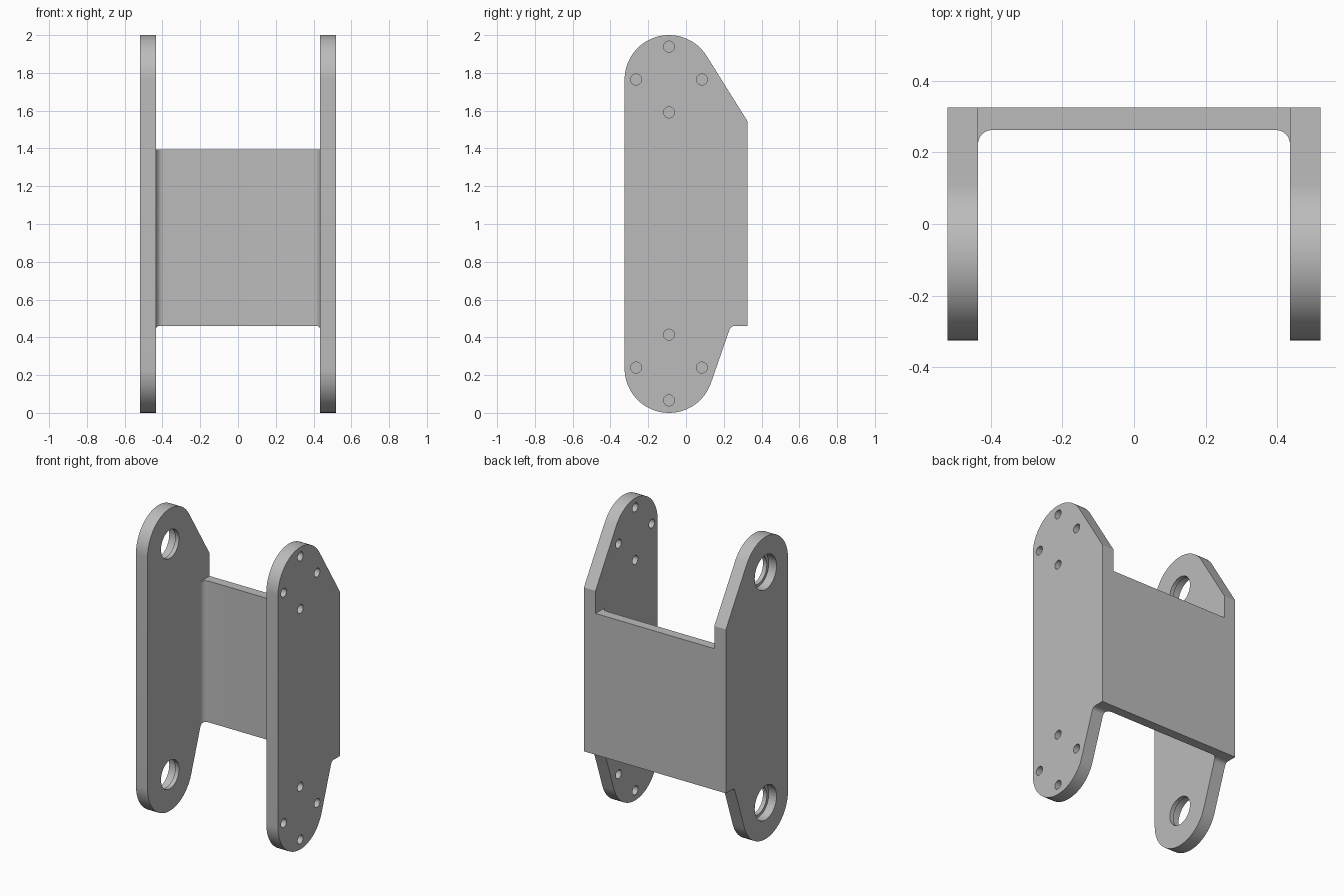
import bpy
import bmesh
from math import radians, cos, sin, atan2, acos, hypot
from mathutils import Matrix, Vector

cube = bpy.data.objects.get("Cube")
if cube:
    bpy.data.objects.remove(cube, do_unlink=True)

# Single plain metal colour
GREY = (0.5, 0.5, 0.5, 1.0)
metal = bpy.data.materials.new("Plain grey metal")
metal.use_nodes = True
metal.diffuse_color = GREY
metal.node_tree.nodes["Principled BSDF"].inputs["Base Color"].default_value = GREY

# Main dimensions
OUT, INN = 0.52, 0.435            # outer and inner faces of the side plates
BACK, WALL_FRONT = 0.325, 0.262   # back wall thickness in y
LOW, HIGH = 0.46, 1.395           # back wall height range
PIVOT_Y, R = -0.09, 0.235         # rounded plate ends
TOP_Z, BOT_Z = 2 - R, R
FILLET = 0.04


def arc(cx, cy, r, start, end, n):
    return [(cx + r * cos(start + (end - start) * i / n),
             cy + r * sin(start + (end - start) * i / n)) for i in range(n + 1)]


def tangent_angle(cz, point, side):
    """Angle on an end circle where a line through the point touches it."""
    dy, dz = point[0] - PIVOT_Y, point[1] - cz
    return atan2(dz, dy) + side * acos(R / hypot(dy, dz))


def prism(name, outline, axis, lo, hi):
    """Extrude a closed outline along x (outline in yz) or z (outline in xy)."""
    bm = bmesh.new()
    place = (lambda p: (lo, *p)) if axis == "x" else (lambda p: (*p, lo))
    face = bm.faces.new([bm.verts.new(place(p)) for p in outline])
    grown = bmesh.ops.extrude_face_region(bm, geom=[face])["geom"]
    step = Vector((hi - lo, 0, 0)) if axis == "x" else Vector((0, 0, hi - lo))
    bmesh.ops.translate(bm, vec=step,
                        verts=[g for g in grown if isinstance(g, bmesh.types.BMVert)])
    return finish(name, bm)


def drills(name, holes):
    """Cylinders along x, each given as (y, z, radius, x start, x end)."""
    bm = bmesh.new()
    for y, z, r, lo, hi in holes:
        spin = Matrix.Translation(((lo + hi) / 2, y, z)) @ Matrix.Rotation(radians(90), 4, "Y")
        bmesh.ops.create_cone(bm, cap_ends=True, segments=40, radius1=r, radius2=r,
                              depth=hi - lo, matrix=spin)
    return finish(name, bm)


def finish(name, bm):
    bmesh.ops.recalc_face_normals(bm, faces=bm.faces)
    mesh = bpy.data.meshes.new(name)
    bm.to_mesh(mesh)
    bm.free()
    mesh.materials.append(metal)
    obj = bpy.data.objects.new(name, mesh)
    bpy.context.collection.objects.link(obj)
    return obj


def cut(obj, cutter, operation):
    """Apply a boolean and discard the cutter."""
    mod = obj.modifiers.new("cut", "BOOLEAN")
    mod.operation, mod.object, mod.solver = operation, cutter, "EXACT"
    cutter.hide_render = True
    graph = bpy.context.evaluated_depsgraph_get()
    mesh = bpy.data.meshes.new_from_object(obj.evaluated_get(graph))
    obj.modifiers.clear()
    obj.data = mesh
    bpy.data.objects.remove(cutter, do_unlink=True)


# Side outline: rounded ends, sloped upper corner, stepped lower corner
shoulder, heel = (BACK, 1.545), (0.237, LOW)
upper = tangent_angle(TOP_Z, shoulder, 1)
lower = tangent_angle(BOT_Z, heel, -1)
outline = arc(PIVOT_Y, TOP_Z, R, upper, radians(180), 40)
outline += arc(PIVOT_Y, BOT_Z, R, radians(180), radians(360) + lower, 40)

# Small rounded inner corner where the slope meets the step
slope = Vector((-sin(lower), cos(lower)))
r = 0.03
half_turn = acos(slope.x) / 2
reach = r * sin(half_turn) / cos(half_turn)
centre = Vector((heel[0] + reach, LOW - r))
outline += arc(centre.x, centre.y, r, radians(180) + lower, radians(90), 8)
outline += [(BACK, LOW), shoulder]

left_plate = prism("left_side_plate", outline, "x", INN, OUT)
right_plate = prism("right_side_plate", outline, "x", -OUT, -INN)

# Left plate: a ring of four screw holes at each end
screws = [(PIVOT_Y + 0.174 * cos(radians(a)), z + 0.174 * sin(radians(a)), 0.029, 0.3, 0.7)
          for z in (TOP_Z, BOT_Z + 0.005) for a in (0, 90, 180, 270)]
cut(left_plate, drills("screw_drills", screws), "DIFFERENCE")

# Right plate: bearing bores with a wider recess on the outside
for z in (TOP_Z, BOT_Z + 0.005):
    cut(right_plate, drills("bore", [(PIVOT_Y, z, 0.094, -0.7, -0.3)]), "DIFFERENCE")
    cut(right_plate, drills("recess", [(PIVOT_Y, z, 0.114, -0.7, -INN - 0.028)]), "DIFFERENCE")

# Back wall with filleted inner corners, trimmed to the side outline
inside = WALL_FRONT - FILLET
section = [(INN, 0.4), (-INN, 0.4)]
section += arc(-INN + FILLET, inside, FILLET, radians(180), radians(90), 12)
section += arc(INN - FILLET, inside, FILLET, radians(90), 0, 12)
wall = prism("back_wall", section, "z", 0.2, HIGH)
cut(wall, prism("trim", outline, "x", -0.7, 0.7), "INTERSECT")

# Smooth the rounded surfaces and keep the machined edges crisp
bpy.ops.object.select_all(action="DESELECT")
for obj in (left_plate, right_plate, wall):
    obj.select_set(True)
bpy.context.view_layer.objects.active = wall
bpy.ops.object.shade_smooth_by_angle(angle=radians(30))
